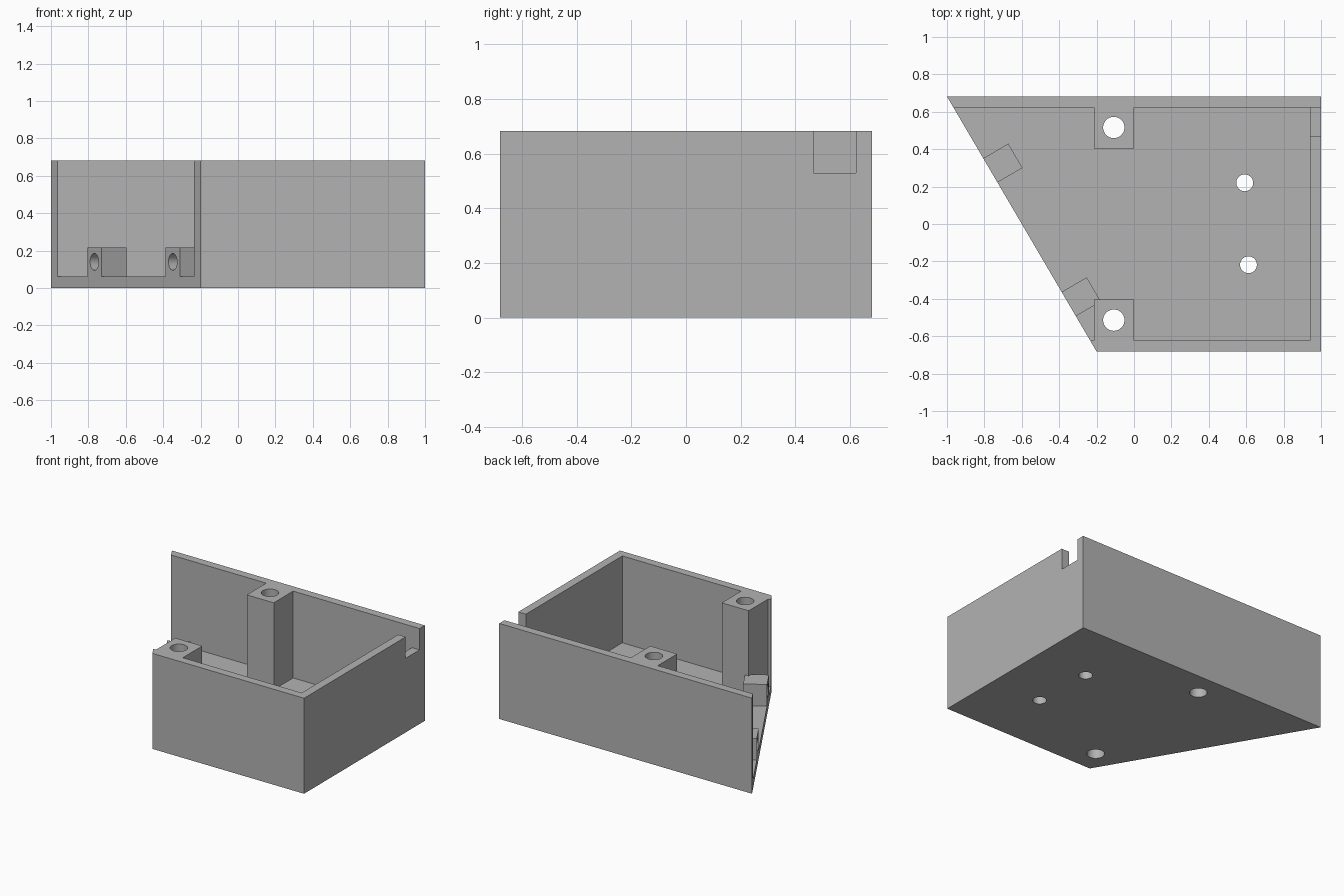
import bpy, bmesh, math
from mathutils import Matrix, Vector

cube = bpy.data.objects.get("Cube")
if cube:
    bpy.data.objects.remove(cube, do_unlink=True)

HALF_Y, HEIGHT, FLOOR = 0.682, 0.683, 0.062
INNER_Y, INNER_X = 0.623, 0.94
POST_L, POST_R, POST_Y = -0.213, 0.0, 0.404

grey = bpy.data.materials.new("plain grey")
grey.use_nodes = True
grey.diffuse_color = (0.45, 0.45, 0.45, 1)
grey.node_tree.nodes["Principled BSDF"].inputs["Base Color"].default_value = (0.45, 0.45, 0.45, 1)


def add_object(name, bm):
    bmesh.ops.recalc_face_normals(bm, faces=bm.faces)
    mesh = bpy.data.meshes.new(name)
    bm.to_mesh(mesh)
    bm.free()
    mesh.materials.append(grey)
    obj = bpy.data.objects.new(name, mesh)
    bpy.context.collection.objects.link(obj)
    return obj


def prism(name, outline, bottom, top):
    bm = bmesh.new()
    face = bm.faces.new([bm.verts.new((x, y, bottom)) for x, y in outline])
    grown = bmesh.ops.extrude_face_region(bm, geom=[face])["geom"]
    verts = [v for v in grown if isinstance(v, bmesh.types.BMVert)]
    bmesh.ops.translate(bm, verts=verts, vec=(0, 0, top - bottom))
    return add_object(name, bm)


def rod(name, centre, axis, radius, length):
    bm = bmesh.new()
    turn = Vector(axis).to_track_quat('Z', 'Y').to_matrix().to_4x4()
    bmesh.ops.create_cone(bm, cap_ends=True, segments=48, radius1=radius, radius2=radius,
                          depth=length, matrix=Matrix.Translation(centre) @ turn)
    return add_object(name, bm)


def cut(target, cutter):
    mod = target.modifiers.new("cut", 'BOOLEAN')
    mod.operation, mod.solver, mod.object = 'DIFFERENCE', 'EXACT', cutter
    bpy.context.view_layer.objects.active = target
    bpy.ops.object.modifier_apply(modifier=mod.name)
    bpy.data.objects.remove(cutter, do_unlink=True)


# Solid body with one slanted end
slant_top, slant_end = Vector((-1, HALF_Y)), Vector((-0.2, -HALF_Y))
body = prism("open_sided_box", [slant_top, slant_end, (1, -HALF_Y), (1, HALF_Y)], 0, HEIGHT)

# Cavity, running around the two screw posts and out through the slanted end
half = [(-1.6, INNER_Y), (POST_L, INNER_Y), (POST_L, POST_Y),
        (POST_R, POST_Y), (POST_R, INNER_Y), (INNER_X, INNER_Y)]
cavity = prism("cavity_cutter", half + [(x, -y) for x, y in reversed(half)], FLOOR, HEIGHT + 0.2)

# Low mounting blocks stay standing where the cavity is held back
along = (slant_end - slant_top).normalized()
inward = Vector((-along.y, along.x))
mounts = [slant_top + (slant_end - slant_top) * t for t in (0.290, 0.814)]
for spot in mounts:
    a, b = spot - along * 0.075, spot + along * 0.075
    corners = [a - inward * 0.3, b - inward * 0.3, b + inward * 0.155, a + inward * 0.155]
    cut(cavity, prism("mount_block", corners, -0.1, 0.217))
cut(body, cavity)

# Screw holes in the mounting blocks
for spot in mounts:
    cut(body, rod("mount_hole", (spot.x, spot.y, 0.14), (inward.x, inward.y, 0), 0.045, 0.24))

# Through holes in posts and floor
for x, y, radius in [(-0.108, 0.516, 0.057), (-0.108, -0.514, 0.057),
                     (0.592, 0.22, 0.045), (0.612, -0.218, 0.045)]:
    cut(body, rod("through_hole", (x, y, 0.35), (0, 0, 1), radius, 1.2))

# Cable notch in the right wall
notch = [(INNER_X - 0.04, 0.467), (1.1, 0.467), (1.1, INNER_Y), (INNER_X - 0.04, INNER_Y)]
cut(body, prism("cable_notch", notch, 0.53, HEIGHT + 0.1))

bpy.ops.object.select_all(action='DESELECT')
body.select_set(True)
bpy.context.view_layer.objects.active = body
bpy.ops.object.shade_smooth_by_angle(angle=math.radians(30))
